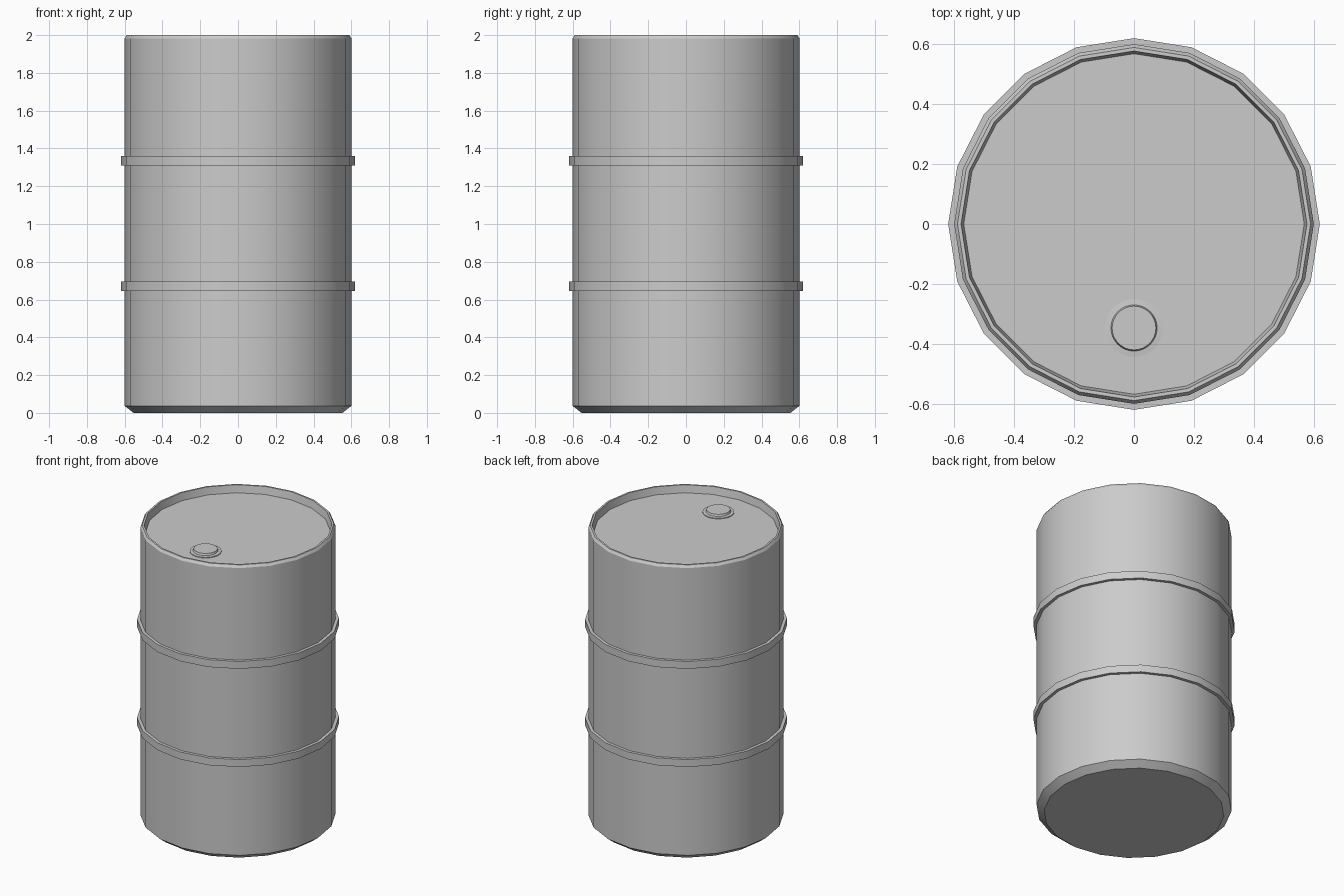
import bpy, bmesh
from math import sin, cos, pi, radians

if "Cube" in bpy.data.objects:
    bpy.data.objects.remove(bpy.data.objects["Cube"])


def lathe(name, profile, sides, center=(0, 0)):
    """Revolve (radius, z) points around a vertical axis and cap both ends."""
    bm = bmesh.new()
    rings = [[bm.verts.new((center[0] + r * cos(2 * pi * i / sides),
                            center[1] + r * sin(2 * pi * i / sides), z))
              for i in range(sides)] for r, z in profile]
    for a, b in zip(rings, rings[1:]):
        for i in range(sides):
            j = (i + 1) % sides
            bm.faces.new((a[i], a[j], b[j], b[i]))
    bm.faces.new(rings[0][::-1])
    bm.faces.new(rings[-1])
    mesh = bpy.data.meshes.new(name)
    bm.to_mesh(mesh)
    bm.free()
    obj = bpy.data.objects.new(name, mesh)
    bpy.context.collection.objects.link(obj)
    bpy.ops.object.select_all(action='DESELECT')
    obj.select_set(True)
    bpy.context.view_layer.objects.active = obj
    bpy.ops.object.shade_smooth_by_angle(angle=radians(25))
    return obj


# Hoop: step out from the wall and back in
def hoop(z):
    low, high = z - 0.025, z + 0.025
    return [(0.60, low), (0.62, low), (0.62, high), (0.60, high)]


# Drum shell with bevelled base, two hoops, rolled rim and sunken lid
lathe("drum_body", [(0.553, 0), (0.60, 0.037), *hoop(0.67), *hoop(1.335),
                    (0.60, 1.983), (0.589, 2.0), (0.577, 2.0), (0.568, 1.95)], 20)

# Filler plug: low flange with a raised cap
lathe("filler_plug", [(0.097, 1.945), (0.097, 1.955), (0.077, 1.957),
                      (0.073, 1.97)], 32, (0, -0.347))
